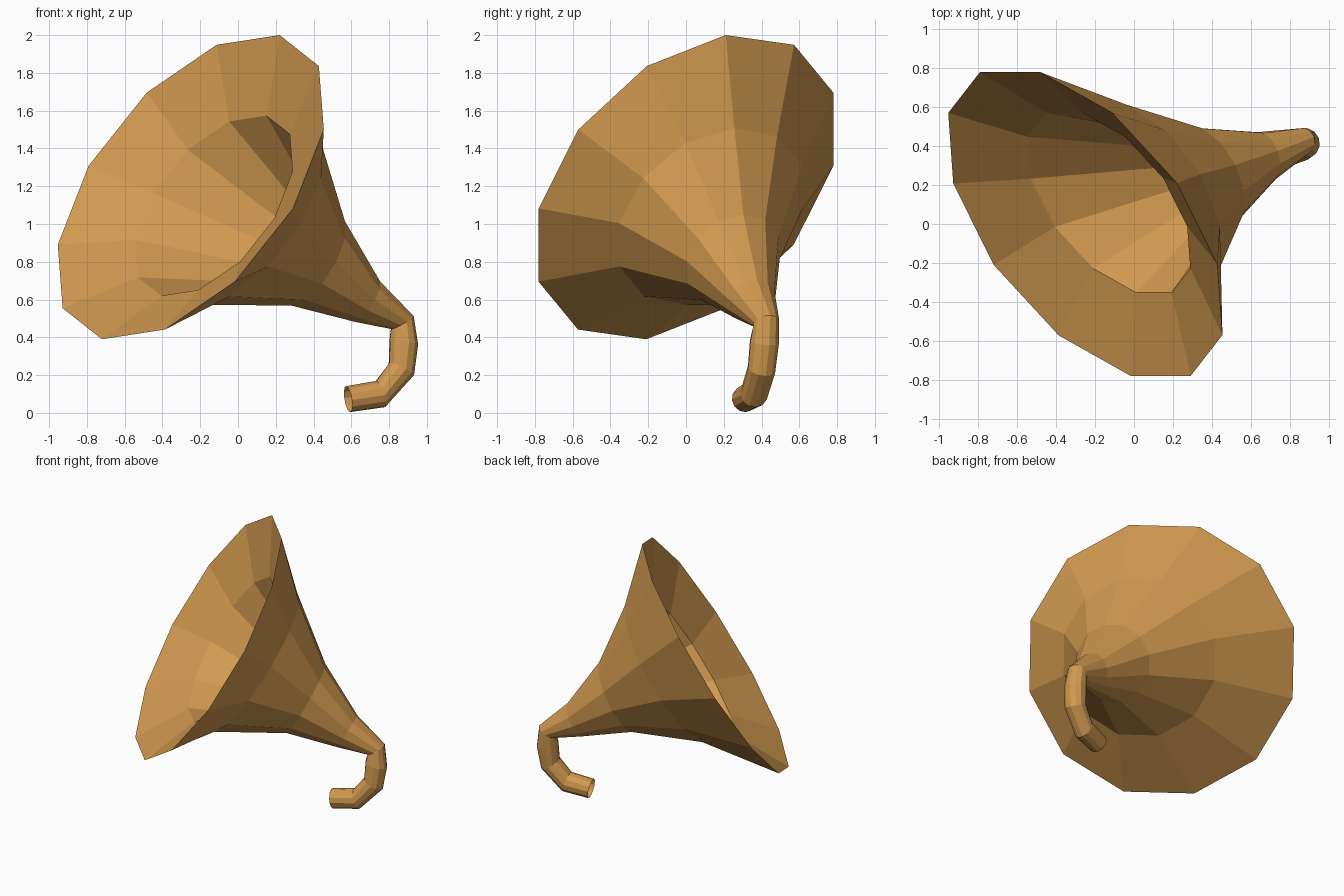
import bpy, bmesh, math
from mathutils import Vector

if "Cube" in bpy.data.objects:
    bpy.data.objects.remove(bpy.data.objects["Cube"])

SIDES = 12

brass = bpy.data.materials.new("brass")
brass.diffuse_color = (0.64, 0.32, 0.08, 1)
brass.use_nodes = True
brass.node_tree.nodes["Principled BSDF"].inputs["Base Color"].default_value = brass.diffuse_color


def loft(name, rings, up, flip=False):
    """Skin 12-sided rings, each given as (centre, axis, radius)."""
    bm = bmesh.new()
    up = Vector(up)
    prev = None
    for centre, axis, radius in rings:
        c, n = Vector(centre), Vector(axis).normalized()
        up = (up - n * up.dot(n)).normalized()
        side = n.cross(up)
        ring = []
        for i in range(SIDES):
            a = 2 * math.pi * i / SIDES
            ring.append(bm.verts.new(c + radius * (math.cos(a) * up + math.sin(a) * side)))
        if prev:
            for i in range(SIDES):
                j = (i + 1) % SIDES
                quad = [prev[i], ring[i], ring[j], prev[j]]
                bm.faces.new(quad if flip else quad[::-1])
        prev = ring
    mesh = bpy.data.meshes.new(name)
    bm.to_mesh(mesh)
    bm.free()
    mesh.materials.append(brass)
    obj = bpy.data.objects.new(name, mesh)
    bpy.context.collection.objects.link(obj)
    return obj


UP = (0.47, 0.21, 0.805)
RIM = ((-0.25, 0, 1.195), (0.661, 0.535, -0.526), 0.956)
NECK = ((0.87, 0.425, 0.48), (0.5, 0.15, -0.85), 0.07)

# Flared outside of the horn, curving into the hooked tube
loft("horn_and_tube", [
    RIM,
    ((0.06, 0.13, 1.04), (0.712, 0.446, -0.545), 0.56),
    ((0.40, 0.25, 0.81), (0.78, 0.40, -0.48), 0.275),
    ((0.68, 0.35, 0.595), (0.82, 0.30, -0.48), 0.13),
    NECK,
    ((0.878, 0.415, 0.375), (-0.19, -0.1, -0.98), 0.078),
    ((0.865, 0.40, 0.23), (-0.42, -0.2, -0.87), 0.075),
    ((0.755, 0.36, 0.10), (-0.92, -0.25, -0.34), 0.074),
    ((0.583, 0.31, 0.073), (-0.96, -0.28, -0.16), 0.07),
], UP)

# Inner funnel, shallower than the outside and sharing its rim
loft("horn_lining", [
    RIM,
    ((-0.128, 0.11, 1.097), (0.661, 0.535, -0.526), 0.566),
    ((0.31, 0.225, 0.87), (0.75, 0.42, -0.50), 0.25),
    ((0.66, 0.345, 0.61), (0.82, 0.30, -0.48), 0.10),
    ((0.85, 0.415, 0.49), (0.6, 0.2, -0.75), 0.06),
], UP, flip=True)
